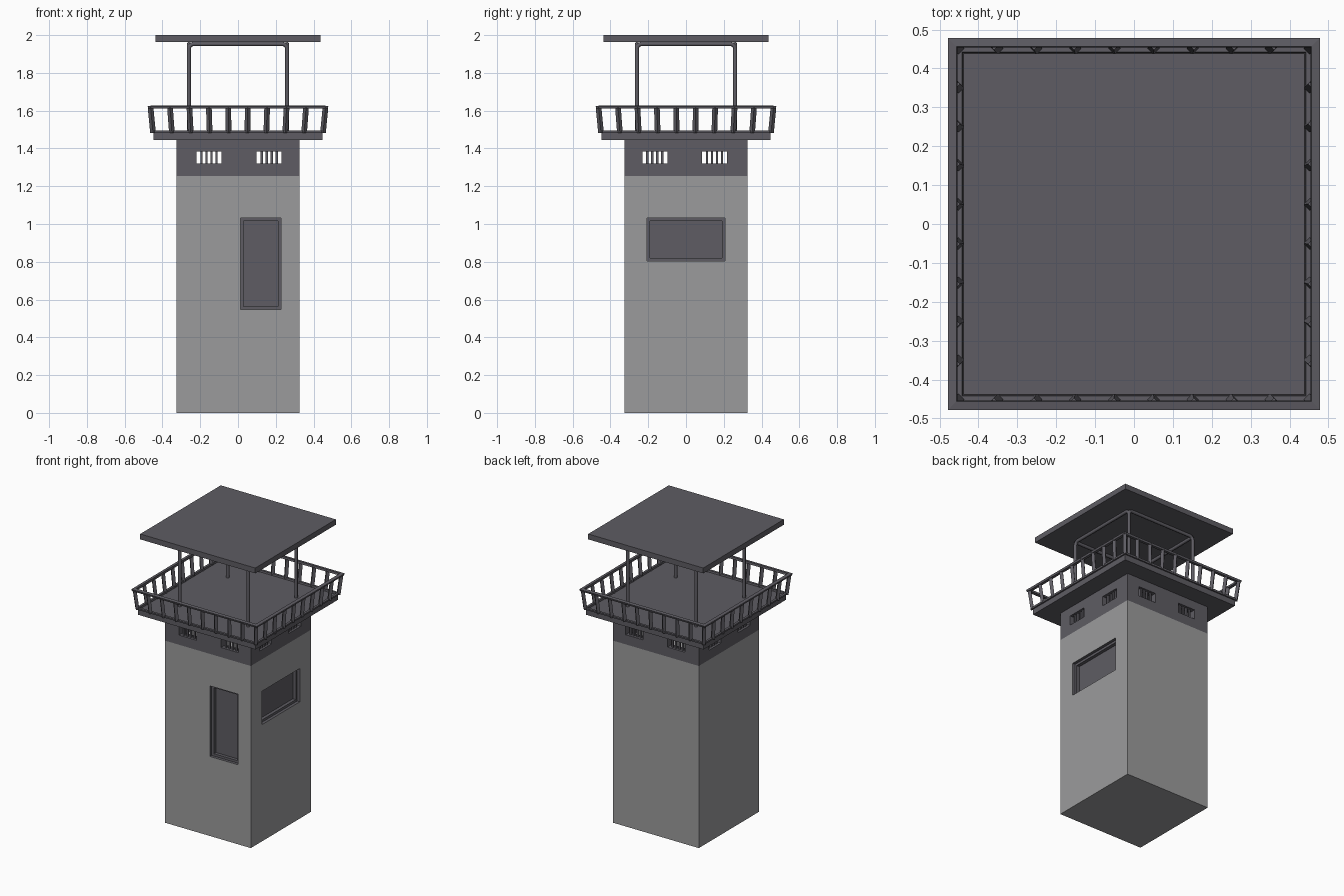
import bpy, bmesh, math
from mathutils import Vector

if "Cube" in bpy.data.objects:
    bpy.data.objects.remove(bpy.data.objects["Cube"])


def material(name, col):
    m = bpy.data.materials.new(name)
    m.diffuse_color = (*col, 1)
    m.use_nodes = True
    m.node_tree.nodes["Principled BSDF"].inputs["Base Color"].default_value = m.diffuse_color
    return m


LIGHT = material("light grey concrete", (0.33, 0.33, 0.335))
DARK = material("dark grey metal", (0.112, 0.108, 0.125))


def add_object(name, bm, mats):
    bmesh.ops.recalc_face_normals(bm, faces=bm.faces)
    me = bpy.data.meshes.new(name)
    bm.to_mesh(me)
    bm.free()
    for m in mats:
        me.materials.append(m)
    ob = bpy.data.objects.new(name, me)
    bpy.context.collection.objects.link(ob)
    return ob


def add_box(bm, lo, hi):
    vs = bmesh.ops.create_cube(bm, size=1)["verts"]
    for v in vs:
        v.co = Vector([(l + h) / 2 + c * (h - l) for l, h, c in zip(lo, hi, v.co)])


def box(name, lo, hi, mats, index=0):
    bm = bmesh.new()
    add_box(bm, lo, hi)
    for f in bm.faces:
        f.material_index = index
    return add_object(name, bm, mats)


def square_ring(name, profile, mat):
    """Sweep a closed (radius, z) profile around a square."""
    bm = bmesh.new()
    rings = [[bm.verts.new((sx * r, sy * r, z)) for r, z in profile]
             for sx, sy in ((1, 1), (-1, 1), (-1, -1), (1, -1))]
    n = len(profile)
    for i in range(4):
        a, b = rings[i], rings[(i + 1) % 4]
        for j in range(n):
            k = (j + 1) % n
            bm.faces.new((a[j], a[k], b[k], b[j]))
    return add_object(name, bm, [mat])


def cut(ob, cutters):
    for c in cutters:
        m = ob.modifiers.new("cut", 'BOOLEAN')
        m.operation = 'DIFFERENCE'
        m.solver = 'EXACT'
        m.object = c
        c.hide_render = True
    dg = bpy.context.evaluated_depsgraph_get()
    me = bpy.data.meshes.new_from_object(ob.evaluated_get(dg))
    ob.modifiers.clear()
    ob.data = me
    for c in cutters:
        bpy.data.objects.remove(c)


W = 0.326              # tower half width
BAND, DECK, FLOOR = 1.253, 1.445, 1.483

# tower body with stepped door and window recesses
both = [LIGHT, DARK]
body = box("tower_body", (-W, -W, 0), (W, W, BAND), both)
cutters = []
for inset, depth in ((0, 0.02), (0.016, 0.042)):
    i = inset
    cutters.append(box("door_cutter", (0.014 + i, -W - 0.1, 0.547 + i),
                       (0.227 - i, -W + depth, 1.033 - i), both, 1))
    cutters.append(box("window_cutter", (W - depth, -0.207 + i, 0.803 + i),
                       (W + 0.1, 0.207 - i, 1.033 - i), both, 1))
cut(body, cutters)

# hollow dark band with see-through vents on all four sides
T = 0.05
band = square_ring("upper_band", [(W, BAND), (W, DECK), (W - T, DECK), (W - T, BAND)], DARK)
VENTS_X, VENTS_Y = (-0.154, 0.165), (-0.165, 0.151)
VZ0, VZ1, VH = 1.319, 1.385, 0.066
cutters = [box("vent_cutter", (c - VH, -1, VZ0), (c + VH, 1, VZ1), [DARK]) for c in VENTS_X]
cutters += [box("vent_cutter", (-1, c - VH, VZ0), (1, c + VH, VZ1), [DARK]) for c in VENTS_Y]
cut(band, cutters)

# vent bars
bm = bmesh.new()
B = 0.006
for s in (-1, 1):
    d0, d1 = sorted((s * (W - 0.014), s * (W - 0.026)))
    for k in range(1, 5):
        off = -VH + 2 * VH * k / 5
        for c in VENTS_X:
            add_box(bm, (c + off - B, d0, VZ0), (c + off + B, d1, VZ1))
        for c in VENTS_Y:
            add_box(bm, (d0, c + off - B, VZ0), (d1, c + off + B, VZ1))
add_object("vent_bars", bm, [DARK])

# deck, curb and flared top rail
box("deck", (-0.447, -0.447, DECK), (0.447, 0.447, FLOOR), [DARK])
square_ring("bottom_rail", [(0.440, FLOOR), (0.456, FLOOR), (0.458, 1.495), (0.442, 1.495)], DARK)
square_ring("top_rail", [(0.454, 1.612), (0.474, 1.611), (0.478, 1.624), (0.456, 1.627)], DARK)

# leaning diamond-section balusters, ten per side with shared corners
bm = bmesh.new()
R = 0.015
for i in range(10):
    for j in range(10):
        if i not in (0, 9) and j not in (0, 9):
            continue
        u, v = (i - 4.5) / 4.5, (j - 4.5) / 4.5
        lo, hi = [[bm.verts.new((u * r + R * dx, v * r + R * dy, z))
                   for dx, dy in ((1, 0), (0, 1), (-1, 0), (0, -1))]
                  for r, z in ((0.450, FLOOR), (0.463, 1.618))]
        for k in range(4):
            n = (k + 1) % 4
            bm.faces.new((lo[k], lo[n], hi[n], hi[k]))
add_object("balusters", bm, [DARK])

# roof posts and top beams as bent tubes
P, PT, PR = 0.26, 1.953, 0.025
arc = [(P - PR + PR * math.cos(a), PT - PR + PR * math.sin(a))
       for a in (math.radians(d) for d in (0, 30, 60, 90))]


def tube(name, along_x, side, z0):
    half = ([(P, z0)] if z0 else []) + arc
    path = half + [(-u, z) for u, z in reversed(half)]
    cu = bpy.data.curves.new(name, 'CURVE')
    cu.dimensions = '3D'
    cu.bevel_depth = 0.011
    cu.bevel_resolution = 2
    cu.use_fill_caps = True
    sp = cu.splines.new('POLY')
    sp.points.add(len(path) - 1)
    for p, (u, z) in zip(sp.points, path):
        p.co = (u, side * P, z, 1) if along_x else (side * P, u, z, 1)
    cu.materials.append(DARK)
    tmp = bpy.data.objects.new(name, cu)
    bpy.context.collection.objects.link(tmp)
    dg = bpy.context.evaluated_depsgraph_get()
    me = bpy.data.meshes.new_from_object(tmp.evaluated_get(dg))
    bpy.data.objects.remove(tmp)
    ob = bpy.data.objects.new(name, me)
    bpy.context.collection.objects.link(ob)


for s, label in ((-1, "a"), (1, "b")):
    tube("post_frame_" + label, True, s, FLOOR)
    tube("side_beam_" + label, False, s, 0)

# flat roof
box("roof", (-0.438, -0.438, 1.963), (0.438, 0.438, 2.0), [DARK])
